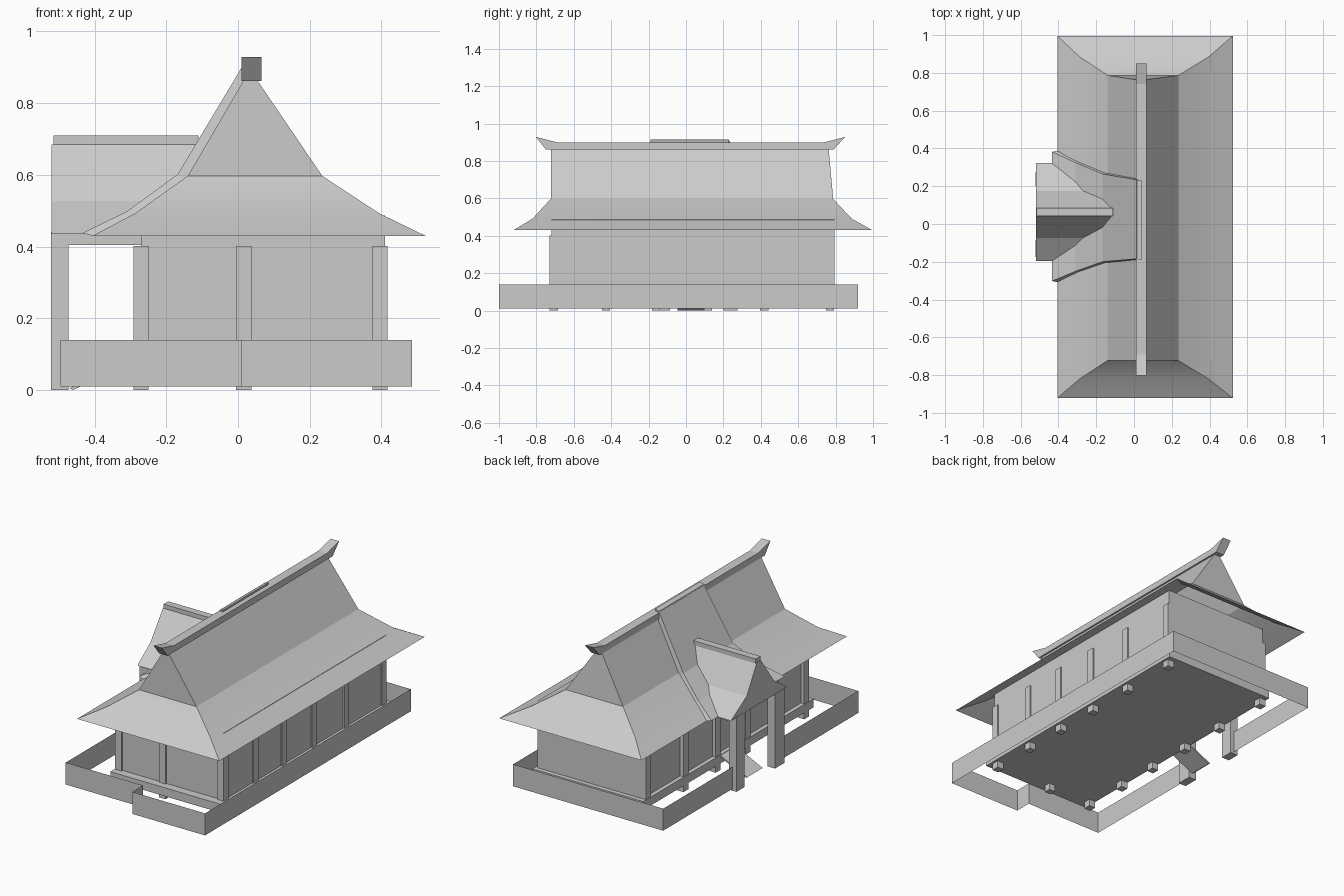
import bpy, bmesh, math

cube = bpy.data.objects.get("Cube")
if cube:
    bpy.data.objects.remove(cube)

GREY = (0.6, 0.6, 0.6, 1)
grey = bpy.data.materials.new("plain grey")
grey.use_nodes = True
grey.diffuse_color = GREY
grey.node_tree.nodes["Principled BSDF"].inputs["Base Color"].default_value = GREY


def finish(name, bm):
    bmesh.ops.recalc_face_normals(bm, faces=bm.faces)
    mesh = bpy.data.meshes.new(name)
    bm.to_mesh(mesh)
    bm.free()
    mesh.materials.append(grey)
    obj = bpy.data.objects.new(name, mesh)
    bpy.context.collection.objects.link(obj)
    return obj


def loft(name, rings, caps=(True, True)):
    """Skin a list of closed rings that share one point count."""
    bm = bmesh.new()
    loops = [[bm.verts.new(p) for p in ring] for ring in rings]
    n = len(loops[0])
    for a, b in zip(loops, loops[1:]):
        for i in range(n):
            j = (i + 1) % n
            bm.faces.new((a[i], a[j], b[j], b[i]))
    for cap, ring in zip(caps, (loops[0], loops[-1])):
        if cap:
            bm.faces.new(ring)
    return finish(name, bm)


def rect(x0, x1, y0, y1, z):
    return [(x0, y0, z), (x1, y0, z), (x1, y1, z), (x0, y1, z)]


def box(name, x0, x1, y0, y1, z0, z1):
    return loft(name, [rect(x0, x1, y0, y1, z0), rect(x0, x1, y0, y1, z1)])


def prism_x(name, outline, x0, x1):
    return loft(name, [[(x, y, z) for y, z in outline] for x in (x0, x1)])


def prism_y(name, outline, y0, y1):
    return loft(name, [[(x, y, z) for x, z in outline] for y in (y0, y1)])


# House body and its floor ledge
box("house_walls", -0.27, 0.41, -0.72, 0.793, 0.05, 0.487)
box("floor_ledge", -0.295, 0.43, -0.77, 0.82, 0.04, 0.09)

# Wall posts along both long sides and the front
for i, y in enumerate((-0.707, -0.428, -0.161, 0.118, 0.418, 0.77)):
    for side, x in (("right", -0.271), ("left", 0.396)):
        box(f"{side}_wall_post_{i + 1}", x - 0.021, x + 0.021,
            y - 0.022, y + 0.022, 0, 0.402)
box("front_centre_post", -0.005, 0.037, -0.729, -0.69, 0, 0.402)

# Flared hip-and-gable roof skin, softly curved over the eaves
roof = loft("main_roof", [
    rect(-0.406, 0.523, -0.922, 0.996, 0.43),
    rect(-0.288, 0.395, -0.82, 0.885, 0.492),
    rect(-0.14, 0.235, -0.723, 0.787, 0.597),
    rect(0.015, 0.055, -0.723, 0.763, 0.862),
], caps=(False, True))
roof.data.shade_smooth()
roof.data.set_sharp_from_angle(angle=math.radians(18))

# Ridge beam with upturned ends
box("ridge_beam", 0.01, 0.065, -0.69, 0.74, 0.862, 0.9)
for name, tip, low, base in (("front", -0.802, -0.75, -0.69),
                             ("back", 0.85, 0.79, 0.74)):
    prism_x(f"{name}_ridge_tip",
            [(tip, 0.928), (low, 0.862), (base, 0.862), (base, 0.9)], 0.01, 0.065)

# Raised roof panel that widens towards the porch
loft("porch_roof_panel", [
    [(x, y0, z), (x, y1, z), (x + dx, y1 + 0.006, z - dz),
     (x + dx, y0 - 0.006, z - dz)]
    for x, z, y0, y1, dx, dz in ((-0.434, 0.438, -0.302, 0.382, 0.028, 0.008),
                                 (-0.31, 0.498, -0.25, 0.325, 0.03, 0.02),
                                 (-0.168, 0.602, -0.2, 0.265, 0.03, 0.02),
                                 (0.014, 0.906, -0.184, 0.234, 0.03, 0.03))])
prism_y("panel_ridge_cap", [(0.012, 0.904), (0.04, 0.914), (0.03, 0.88), (0.012, 0.88)],
        -0.19, 0.23)

# Porch gable roof with flared eaves
prism_x("porch_gable", [(0.323, 0.437), (0.176, 0.527), (0.084, 0.685),
                        (0.042, 0.685), (-0.074, 0.527), (-0.197, 0.437)], -0.52, -0.1)
box("porch_ridge_beam", -0.515, -0.11, 0.042, 0.085, 0.68, 0.71)

# Porch posts, side beams and entry ramp
for name, y0, y1 in (("front", -0.175, -0.085), ("back", 0.2, 0.275)):
    box(f"{name}_porch_post", -0.522, -0.473, y0, y1, 0, 0.44)
    box(f"{name}_porch_beam", -0.48, -0.27, y0, y1, 0.405, 0.44)
prism_y("entry_ramp", [(-0.47, 0.005), (-0.29, 0.09), (-0.29, 0.08), (-0.46, 0.0)],
        -0.045, 0.1)

# Low sheet fence with a stepped front and a gap at the porch
for name, x0, y0, x1, y1 in (
        ("left", 0.485, -1, 0.485, 0.92),
        ("back", -0.495, 0.92, 0.485, 0.92),
        ("front_left", 0.01, -1, 0.485, -1),
        ("front_step", 0.01, -1, 0.01, -0.9),
        ("front_right", -0.495, -0.9, 0.01, -0.9),
        ("right_front", -0.495, -0.9, -0.495, -0.13),
        ("right_back", -0.495, 0.24, -0.495, 0.92)):
    bm = bmesh.new()
    bm.faces.new([bm.verts.new(p) for p in ((x0, y0, 0.01), (x1, y1, 0.01),
                                            (x1, y1, 0.14), (x0, y0, 0.14))])
    finish(f"{name}_fence", bm)
